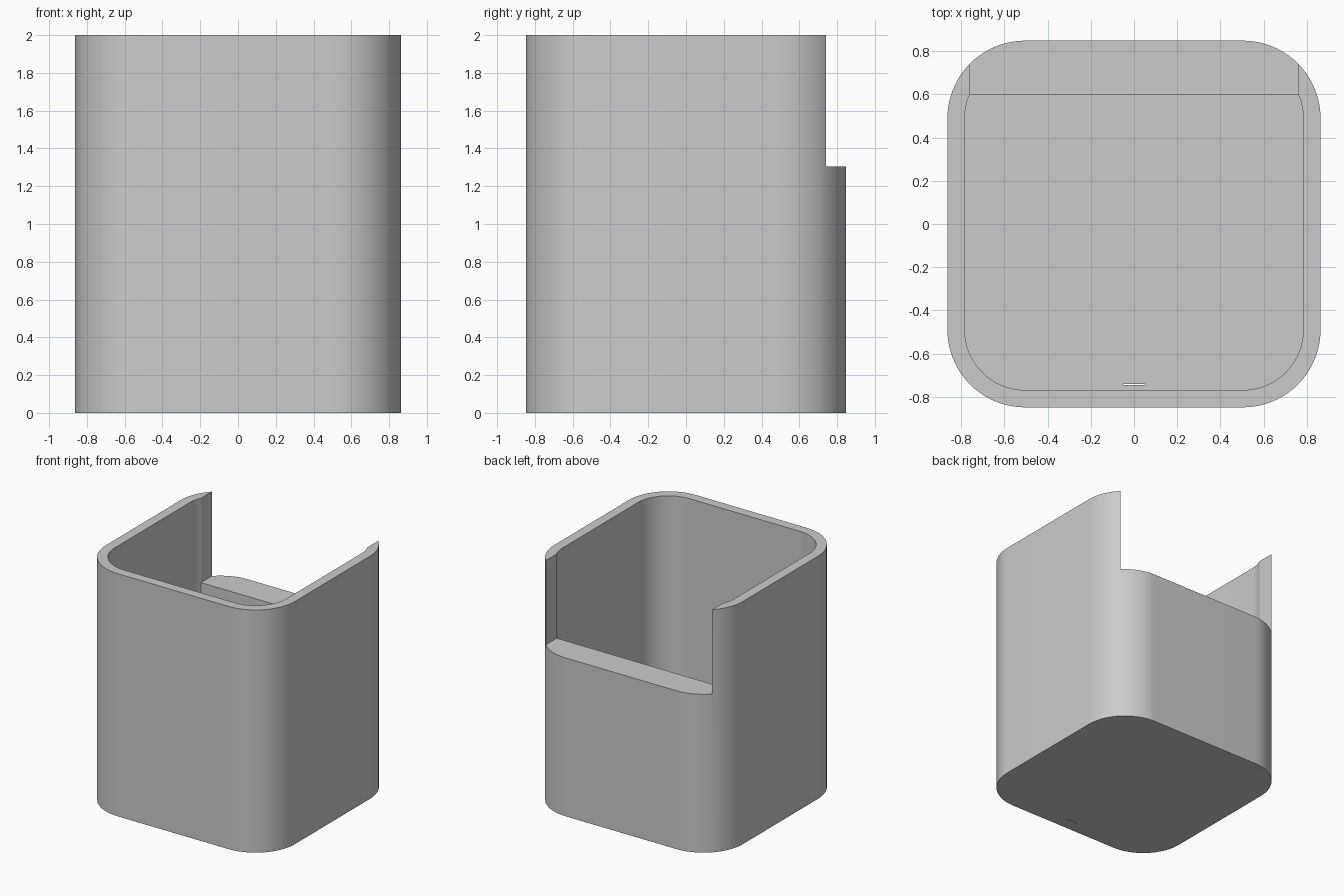
import bpy, bmesh, math

default = bpy.data.objects.get("Cube")
if default:
    bpy.data.objects.remove(default, do_unlink=True)

HALF_X, HALF_Y, RADIUS = 0.863, 0.848, 0.36
WALL, FLOOR, HEIGHT = 0.08, 0.08, 2.0
LEDGE_Y, LEDGE_Z, NOTCH_X = 0.60, 1.305, 0.758

grey = bpy.data.materials.new("plain grey")
grey.use_nodes = True
colour = (0.6, 0.6, 0.6, 1.0)
grey.diffuse_color = colour
grey.node_tree.nodes["Principled BSDF"].inputs["Base Color"].default_value = colour


def rounded_outline(hx, hy, r, steps=20):
    """Counter-clockwise rectangle outline with round corners."""
    points = []
    for corner, (sx, sy) in enumerate([(1, 1), (-1, 1), (-1, -1), (1, -1)]):
        for i in range(steps + 1):
            a = math.pi / 2 * (corner + i / steps)
            points.append((sx * (hx - r) + r * math.cos(a),
                           sy * (hy - r) + r * math.sin(a)))
    return points


def prism(name, outline, z0, z1, back_limit=None):
    """Extrude an outline from z0 to z1, optionally sliced flat at the back."""
    bm = bmesh.new()
    face = bm.faces.new([bm.verts.new((x, y, z0)) for x, y in outline])
    if back_limit is not None:
        bmesh.ops.bisect_plane(bm, geom=bm.verts[:] + bm.edges[:] + bm.faces[:],
                               plane_co=(0, back_limit, 0), plane_no=(0, 1, 0),
                               clear_outer=True)
    out = bmesh.ops.extrude_face_region(bm, geom=bm.faces[:])
    top = [g for g in out["geom"] if isinstance(g, bmesh.types.BMVert)]
    bmesh.ops.translate(bm, verts=top, vec=(0, 0, z1 - z0))
    bmesh.ops.recalc_face_normals(bm, faces=bm.faces[:])
    mesh = bpy.data.meshes.new(name)
    bm.to_mesh(mesh)
    bm.free()
    mesh.materials.append(grey)
    obj = bpy.data.objects.new(name, mesh)
    bpy.context.collection.objects.link(obj)
    return obj


def box_outline(x, y0, y1):
    return [(-x, y0), (x, y0), (x, y1), (-x, y1)]


# Outer body
body = prism("holder_body", rounded_outline(HALF_X, HALF_Y, RADIUS), 0, HEIGHT)

# Cavity with a flat back, back opening, and thin slit through the floor
cutters = [
    prism("cavity_cutter",
          rounded_outline(HALF_X - WALL, HALF_Y - WALL, RADIUS - WALL),
          FLOOR, HEIGHT + 0.2, back_limit=LEDGE_Y),
    prism("back_opening_cutter", box_outline(NOTCH_X, 0.4, 1.0),
          LEDGE_Z, HEIGHT + 0.3),
    prism("floor_slit_cutter", box_outline(0.05, -0.744, -0.740), -0.1, 0.2),
]

bpy.ops.object.select_all(action='DESELECT')
bpy.context.view_layer.objects.active = body
body.select_set(True)
for cutter in cutters:
    cutter.hide_render = True
    mod = body.modifiers.new(cutter.name, 'BOOLEAN')
    mod.operation = 'DIFFERENCE'
    mod.solver = 'EXACT'
    mod.object = cutter
    bpy.ops.object.modifier_apply(modifier=mod.name)
    bpy.data.objects.remove(cutter, do_unlink=True)

# Smooth round corners, crisp rims
bpy.ops.object.shade_smooth_by_angle(angle=math.radians(30))
